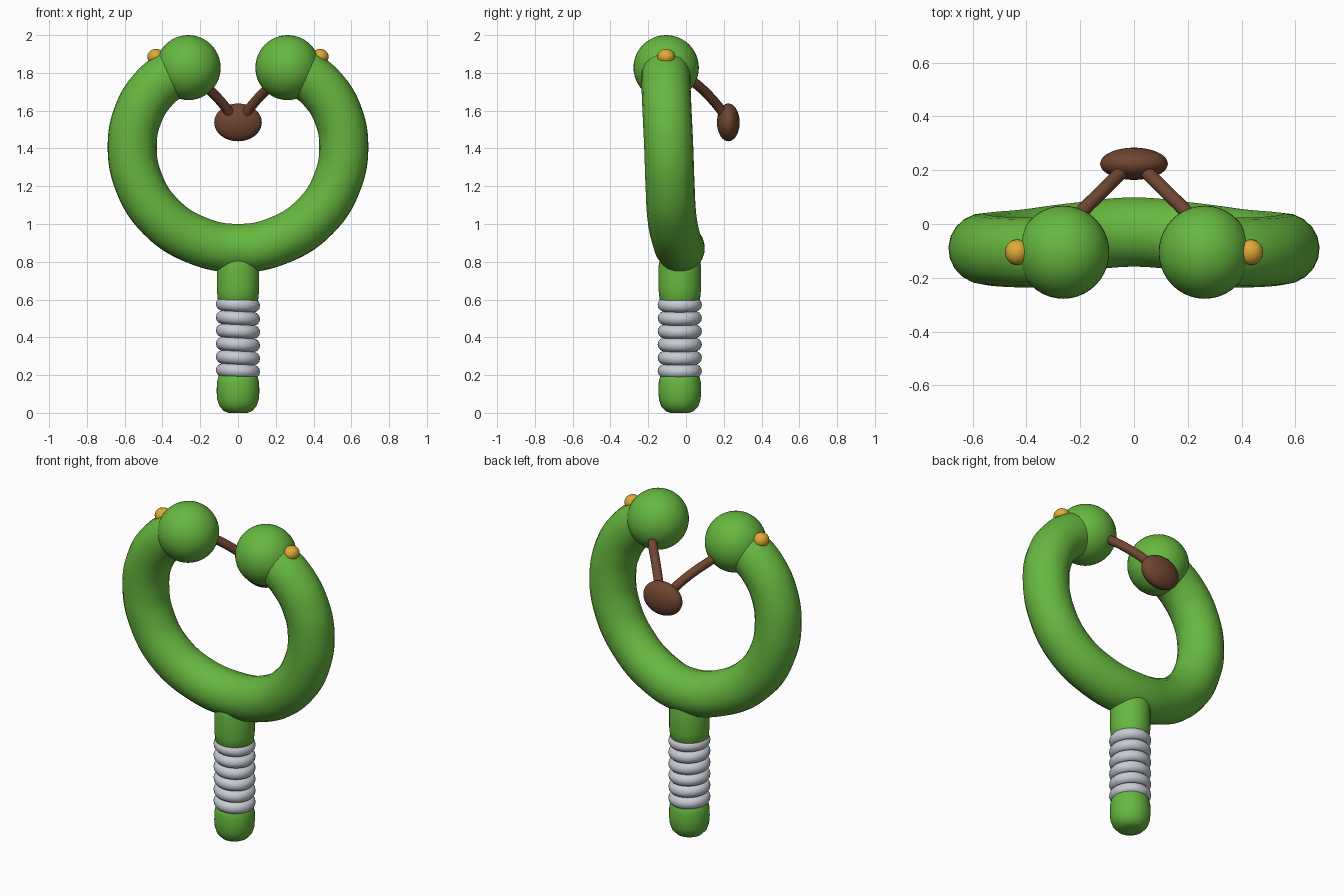
import bpy, math

cube = bpy.data.objects.get("Cube")
if cube:
    bpy.data.objects.remove(cube, do_unlink=True)


def material(name, rgb):
    m = bpy.data.materials.new(name)
    m.use_nodes = True
    m.diffuse_color = (*rgb, 1)
    bsdf = next(n for n in m.node_tree.nodes if n.type == 'BSDF_PRINCIPLED')
    bsdf.inputs["Base Color"].default_value = (*rgb, 1)
    return m


GREEN = material("green", (0.135, 0.48, 0.05))
BROWN = material("brown leather", (0.16, 0.06, 0.03))
STEEL = material("pale steel", (0.57, 0.6, 0.66))
GOLD = material("gold", (0.72, 0.4, 0.035))


def finish(name, mat):
    ob = bpy.context.object
    ob.name = ob.data.name = name
    ob.data.materials.clear()
    ob.data.materials.append(mat)
    bpy.ops.object.shade_smooth_by_angle(angle=math.radians(50))
    return ob


def ball(name, loc, radii, mat):
    bpy.ops.mesh.primitive_uv_sphere_add(segments=40, ring_count=24, location=loc)
    bpy.context.object.scale = radii
    bpy.ops.object.transform_apply(location=False, rotation=False, scale=True)
    return finish(name, mat)


def tube(name, points, radius, mat):
    """Round tube along a smooth path, converted to a mesh."""
    cu = bpy.data.curves.new(name, 'CURVE')
    cu.dimensions = '3D'
    cu.bevel_depth = radius
    cu.bevel_resolution = 8
    cu.resolution_u = 8
    cu.use_fill_caps = True
    sp = cu.splines.new('BEZIER')
    sp.bezier_points.add(len(points) - 1)
    for bp, p in zip(sp.bezier_points, points):
        bp.co = p
        bp.handle_left_type = bp.handle_right_type = 'AUTO'
    ob = bpy.data.objects.new(name, cu)
    bpy.context.collection.objects.link(ob)
    bpy.ops.object.select_all(action='DESELECT')
    ob.select_set(True)
    bpy.context.view_layer.objects.active = ob
    bpy.ops.object.convert(target='MESH')
    return finish(name, mat)


def lathe(name, profile, y, mat, steps=40):
    """Surface of revolution about a vertical axis at the given y."""
    verts, faces = [], []
    for r, z in profile:
        for i in range(steps):
            a = math.tau * i / steps
            verts.append((r * math.cos(a), r * math.sin(a), z))
    for k in range(len(profile) - 1):
        for i in range(steps):
            j = (i + 1) % steps
            faces.append((k * steps + i, k * steps + j,
                          (k + 1) * steps + j, (k + 1) * steps + i))
    faces.append(tuple(reversed(range(steps))))
    faces.append(tuple(range((len(profile) - 1) * steps, len(verts))))
    me = bpy.data.meshes.new(name)
    me.from_pydata(verts, [], faces)
    ob = bpy.data.objects.new(name, me)
    ob.location.y = y
    bpy.context.collection.objects.link(ob)
    bpy.ops.object.select_all(action='DESELECT')
    ob.select_set(True)
    bpy.context.view_layer.objects.active = ob
    return finish(name, mat)


# Open ring forming the two arms
arm = [(0.22, -0.05, 0.915), (0.41, -0.075, 1.04), (0.525, -0.085, 1.22),
       (0.56, -0.092, 1.42), (0.525, -0.1, 1.59), (0.45, -0.105, 1.71),
       (0.36, -0.107, 1.785), (0.28, -0.107, 1.82)]
left_to_right = [(-x, y, z) for x, y, z in reversed(arm)] + [(0, -0.03, 0.872)] + arm
tube("fork_ring", left_to_right, 0.13, GREEN)

# Handle with rounded foot and a waist under the winding
HANDLE_Y = -0.033
lathe("handle", [(0.05, 0), (0.075, 0.01), (0.098, 0.035), (0.11, 0.07),
                 (0.113, 0.11), (0.112, 0.16), (0.105, 0.19), (0.088, 0.22),
                 (0.088, 0.57), (0.107, 0.6), (0.112, 0.65), (0.112, 0.78),
                 (0.1, 0.84), (0.07, 0.87)], HANDLE_Y, GREEN)

# Wire winding
for i in range(6):
    bpy.ops.mesh.primitive_torus_add(
        location=(0, HANDLE_Y, 0.222 + 0.07 * i), rotation=(0, math.radians(3), 0),
        major_radius=0.081, minor_radius=0.036, major_segments=40, minor_segments=14)
    finish(f"grip_coil_{i + 1}", STEEL)

# Arm knobs, studs and straps
for side, s in (("left", 1), ("right", -1)):
    ball(f"{side}_knob", (s * 0.263, -0.105, 1.828), (0.171, 0.173, 0.172), GREEN)
    ball(f"{side}_stud", (s * 0.435, -0.105, 1.885), (0.045, 0.047, 0.042), GOLD)
    strap = [(0.25, -0.06, 1.81), (0.2, 0.035, 1.755), (0.125, 0.115, 1.685),
             (0.06, 0.18, 1.61), (0.03, 0.21, 1.565)]
    tube(f"{side}_strap", [(s * x, y, z) for x, y, z in strap], 0.026, BROWN)

# Pouch
ball("pouch", (0, 0.224, 1.538), (0.126, 0.06, 0.1), BROWN)
